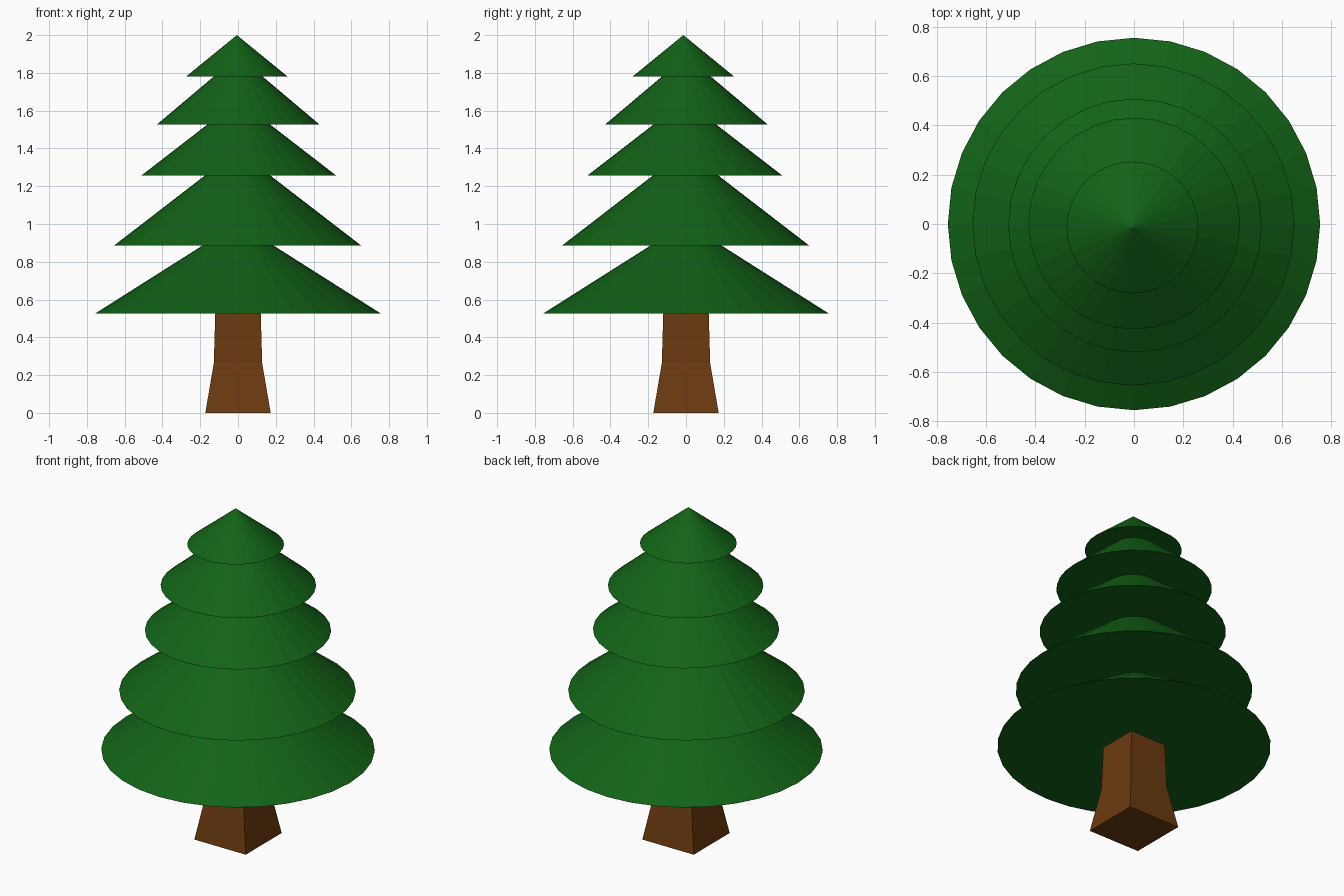
import bpy, bmesh

if "Cube" in bpy.data.objects:
    bpy.data.objects.remove(bpy.data.objects["Cube"])


def material(name, color):
    m = bpy.data.materials.new(name)
    m.diffuse_color = (*color, 1)
    m.use_nodes = True
    m.node_tree.nodes["Principled BSDF"].inputs["Base Color"].default_value = m.diffuse_color
    return m


GREEN = material("needles", (0.006, 0.125, 0.008))
BROWN = material("bark", (0.15, 0.042, 0.005))


# Foliage tiers: five closed cones, (radius, base z, apex z, x, y)
TIERS = [
    (0.755, 0.527, 1.005, 0.0, 0.0),
    (0.653, 0.887, 1.390, -0.002, -0.002),
    (0.514, 1.258, 1.655, 0.004, -0.006),
    (0.429, 1.528, 1.890, 0.001, 0.002),
    (0.267, 1.782, 2.000, -0.006, -0.014),
]
for i, (r, z0, z1, x, y) in enumerate(TIERS, 1):
    bpy.ops.mesh.primitive_cone_add(vertices=32, radius1=r, radius2=0,
                                    depth=z1 - z0, location=(x, y, (z0 + z1) / 2))
    tier = bpy.context.object
    tier.name = f"foliage_tier_{i}"
    tier.data.materials.append(GREEN)

# Trunk: square section lofted through (half width, z), flared at the foot
bm = bmesh.new()
rings = [[bm.verts.new((sx * h, sy * h, z))
          for sx, sy in ((-1, -1), (1, -1), (1, 1), (-1, 1))]
         for h, z in ((0.173, 0), (0.128, 0.263), (0.12, 0.54))]
for low, high in zip(rings, rings[1:]):
    for k in range(4):
        n = (k + 1) % 4
        bm.faces.new((low[k], low[n], high[n], high[k]))
bm.faces.new(rings[0][::-1])
bm.faces.new(rings[-1])
mesh = bpy.data.meshes.new("trunk")
bm.to_mesh(mesh)
bm.free()
mesh.materials.append(BROWN)
trunk = bpy.data.objects.new("trunk", mesh)
bpy.context.collection.objects.link(trunk)
